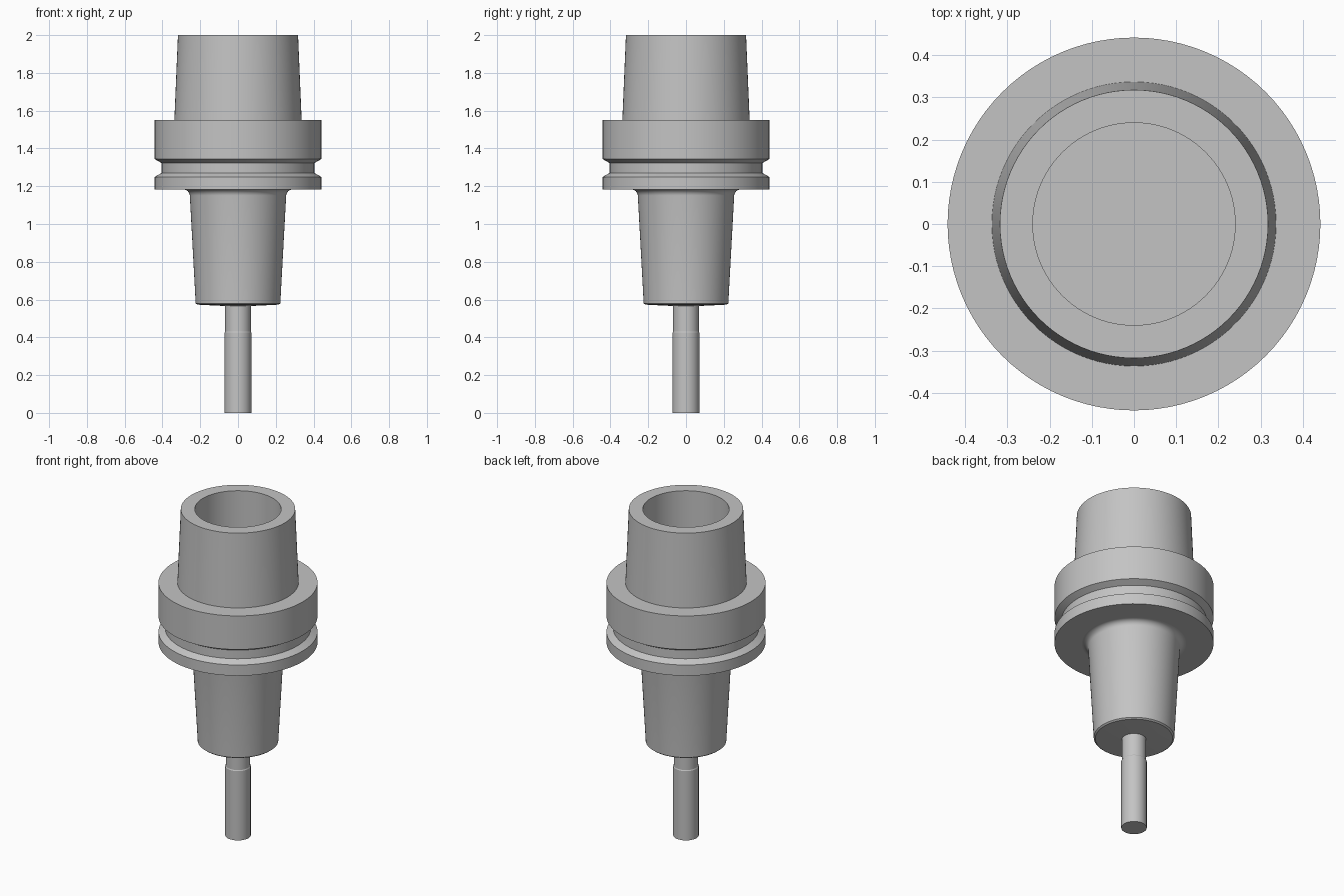
import bpy
import math
from mathutils import Vector

cube = bpy.data.objects.get("Cube")
if cube:
    bpy.data.objects.remove(cube, do_unlink=True)

SIDES = 96

steel = bpy.data.materials.new("steel grey")
steel.use_nodes = True
grey = (0.55, 0.55, 0.55, 1)
steel.diffuse_color = grey
steel.node_tree.nodes["Principled BSDF"].inputs["Base Color"].default_value = grey


def lathe(name, profile):
    """Revolve (radius, height) points about z; radius 0 becomes a pole."""
    verts, rings, faces = [], [], []
    for r, z in profile:
        start = len(verts)
        count = SIDES if r > 0 else 1
        for i in range(count):
            a = 2 * math.pi * i / SIDES
            verts.append(Vector((r * math.cos(a), r * math.sin(a), z)))
        rings.append([start + i % count for i in range(SIDES)])
    for low, high in zip(rings, rings[1:]):
        for i in range(SIDES):
            j = (i + 1) % SIDES
            quad = [low[i], low[j], high[j], high[i]]
            faces.append(list(dict.fromkeys(quad)))
    mesh = bpy.data.meshes.new(name)
    mesh.from_pydata(verts, [], faces)
    mesh.materials.append(steel)
    obj = bpy.data.objects.new(name, mesh)
    bpy.context.collection.objects.link(obj)
    bpy.ops.object.select_all(action="DESELECT")
    obj.select_set(True)
    bpy.context.view_layer.objects.active = obj
    bpy.ops.object.shade_smooth_by_angle(angle=math.radians(25))
    return obj


# Cutting tool and its slightly slimmer neck
lathe("tool_shank", [(0, 0), (0.071, 0), (0.071, 0.425), (0.068, 0.43),
                     (0.068, 0.60), (0, 0.60)])

# Tapered nose with a rounded fillet into the flange
FILLET = 0.035
fillet = []
for k in range(9):
    a = math.radians(4 + 86 * k / 8)
    fillet.append((0.255 + FILLET * (1 - math.cos(a)),
                   1.183 - FILLET * (1 - math.sin(a))))
lathe("tapered_nose", [(0, 0.566), (0.07, 0.566), (0.215, 0.573),
                       (0.224, 0.58)] + fillet + [(0, 1.183)])

# Flange with a gripper groove
lathe("grooved_flange", [(0.26, 1.183), (0.442, 1.183), (0.442, 1.249),
                         (0.405, 1.27), (0.405, 1.323), (0.442, 1.344),
                         (0.442, 1.55), (0.33, 1.55)])

# Hollow tapered spindle end with a blind bore
lathe("hollow_taper", [(0.337, 1.55), (0.318, 2), (0.24, 2),
                       (0.24, 1.5), (0, 1.5)])
